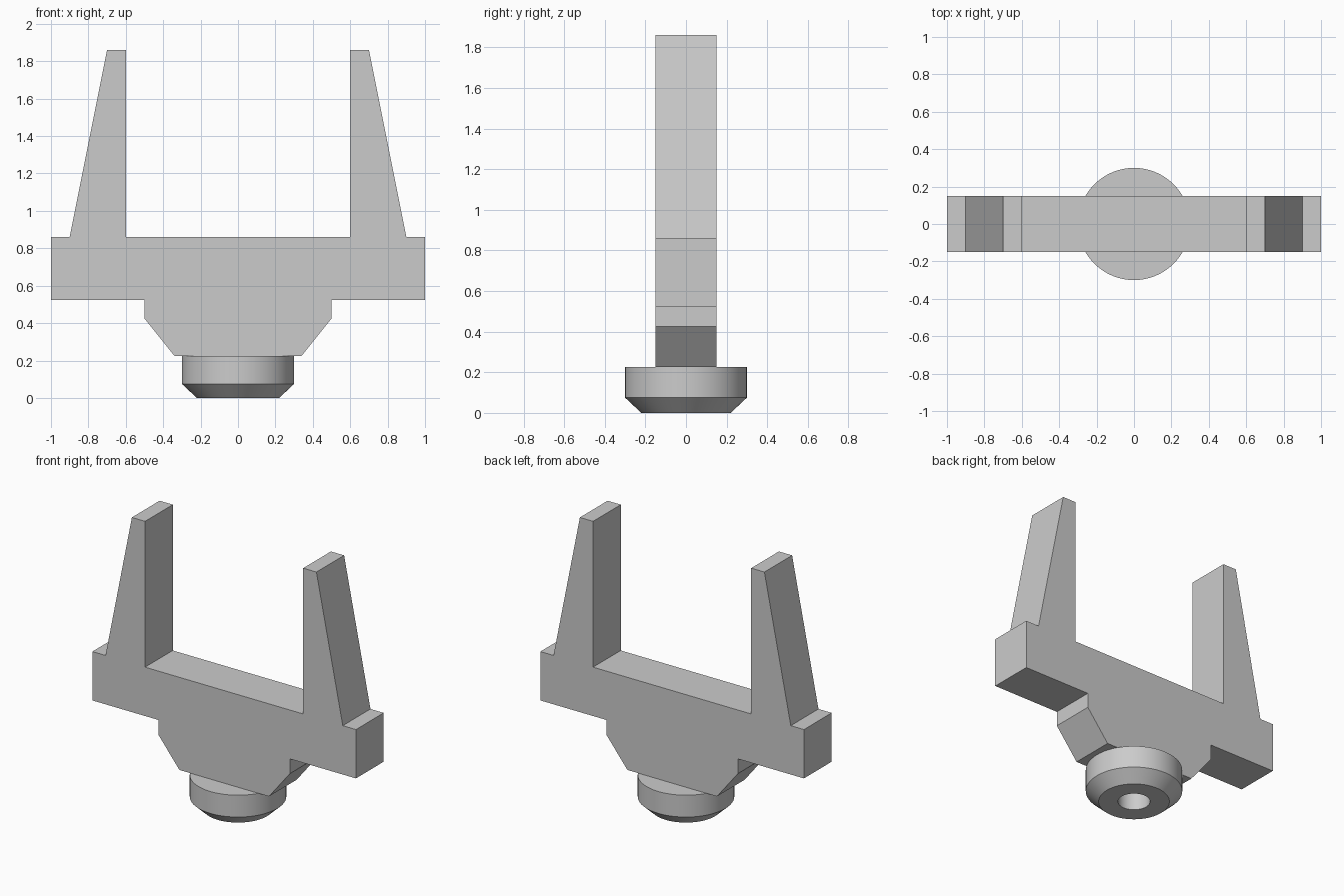
import bpy, bmesh, math
from mathutils import Matrix, Vector

cube = bpy.data.objects.get("Cube")
if cube:
    bpy.data.objects.remove(cube, do_unlink=True)

# Single grey material
grey = bpy.data.materials.new("light_grey")
grey.use_nodes = True
colour = (0.6, 0.6, 0.6, 1)
grey.diffuse_color = colour
grey.node_tree.nodes["Principled BSDF"].inputs["Base Color"].default_value = colour


def finish(name, bm):
    bmesh.ops.recalc_face_normals(bm, faces=bm.faces)
    mesh = bpy.data.meshes.new(name)
    bm.to_mesh(mesh)
    bm.free()
    mesh.materials.append(grey)
    obj = bpy.data.objects.new(name, mesh)
    bpy.context.collection.objects.link(obj)
    return obj


# Fork body: half outline mirrored, then extruded through its thickness
HALF_DEPTH = 0.15
half = [(0.34, 0.225), (0.5, 0.425), (0.5, 0.525), (1, 0.525), (1, 0.86),
        (0.9, 0.86), (0.7, 1.86), (0.6, 1.86), (0.6, 0.86)]
outline = half + [(-x, z) for x, z in reversed(half)]
bm = bmesh.new()
face = bm.faces.new([bm.verts.new((x, -HALF_DEPTH, z)) for x, z in outline])
extruded = bmesh.ops.extrude_face_region(bm, geom=[face])
moved = [g for g in extruded["geom"] if isinstance(g, bmesh.types.BMVert)]
bmesh.ops.translate(bm, verts=moved, vec=(0, 2 * HALF_DEPTH, 0))
finish("fork_body", bm)

# Round collar with a chamfered foot and a blind socket, turned on the z axis
SEGMENTS = 64
profile = [(0, 0.225), (0.3, 0.225), (0.3, 0.075), (0.22, 0),
           (0.1, 0), (0.1, 0.22), (0, 0.22)]
bm = bmesh.new()
points = [bm.verts.new((r, 0, z)) for r, z in profile]
edges = [bm.edges.new(pair) for pair in zip(points, points[1:])]
bmesh.ops.spin(bm, geom=points + edges, cent=(0, 0, 0), axis=(0, 0, 1),
               angle=2 * math.pi, steps=SEGMENTS, use_merge=True)
bmesh.ops.remove_doubles(bm, verts=bm.verts, dist=0.0001)
collar = finish("mount_collar", bm)
bpy.ops.object.select_all(action="DESELECT")
collar.select_set(True)
bpy.context.view_layer.objects.active = collar
bpy.ops.object.shade_smooth_by_angle(angle=math.radians(30))
